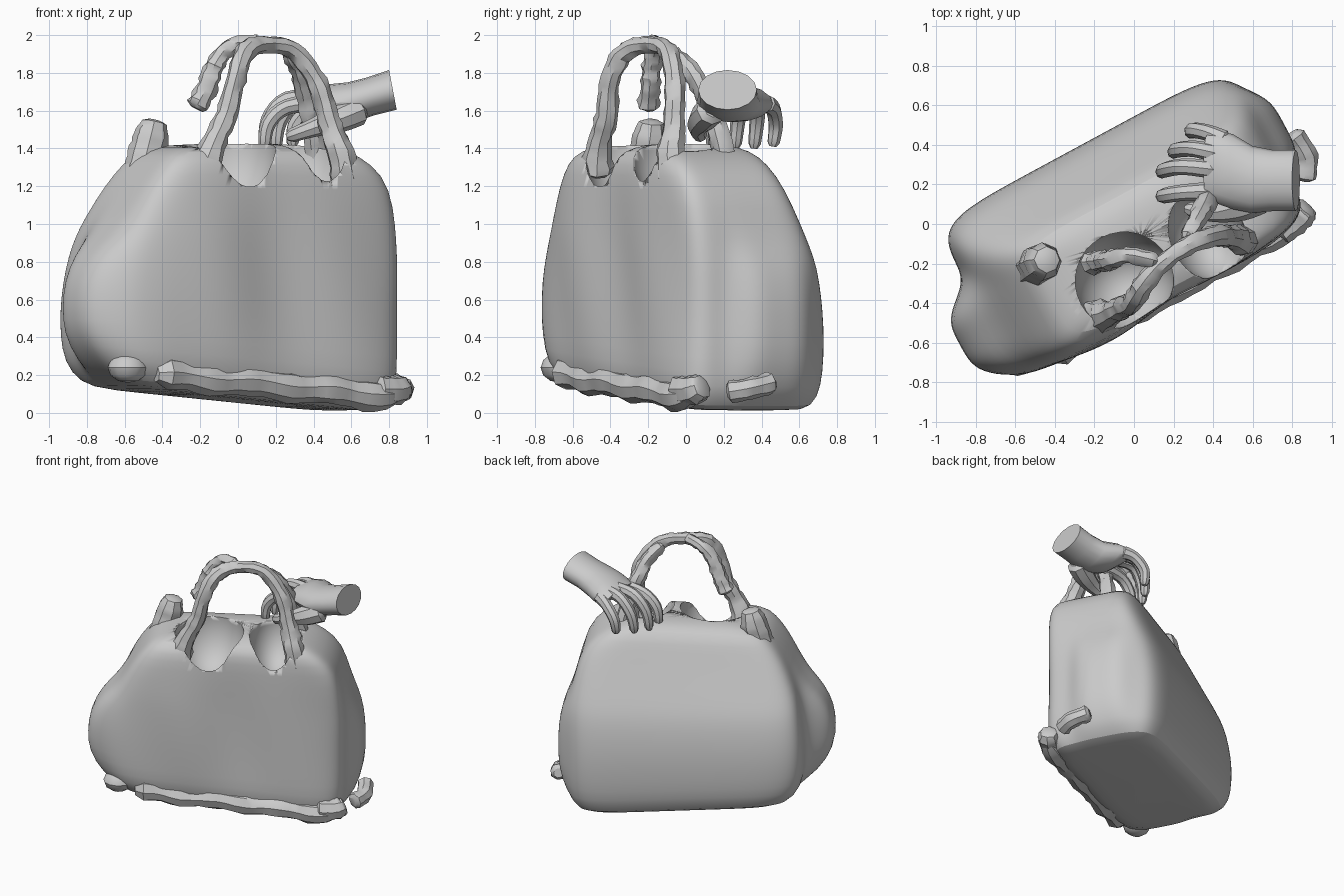
import bpy, bmesh, math, random
from mathutils import Vector, Matrix

if "Cube" in bpy.data.objects:
    bpy.data.objects.remove(bpy.data.objects["Cube"])

random.seed(3)
TURN = Matrix.Rotation(math.radians(28.4), 4, 'Z')


def place(u, v, z):
    """Bag frame (u along, v to the back) to world; the base sits lower at its right end."""
    return TURN @ Vector((u, v, z - 0.095 * u * max(0, 1 - z / 1.4)))


def loft(name, rings, smooth=35):
    bm = bmesh.new()
    loops = [[bm.verts.new(p) for p in r] for r in rings]
    n = len(loops[0])
    for a, b in zip(loops, loops[1:]):
        for i in range(n):
            bm.faces.new((a[i], a[(i + 1) % n], b[(i + 1) % n], b[i]))
    bm.faces.new(loops[0][::-1])
    bm.faces.new(loops[-1])
    bmesh.ops.recalc_face_normals(bm, faces=bm.faces)
    me = bpy.data.meshes.new(name)
    bm.to_mesh(me)
    bm.free()
    ob = bpy.data.objects.new(name, me)
    bpy.context.collection.objects.link(ob)
    shade(ob, smooth)
    return ob


def shade(ob, angle=35):
    bpy.ops.object.select_all(action='DESELECT')
    ob.select_set(True)
    bpy.context.view_layer.objects.active = ob
    bpy.ops.object.shade_smooth_by_angle(angle=math.radians(angle))


def lump(name, u, v, z, r, segs=24):
    """Ellipsoid aligned with the bag."""
    bpy.ops.mesh.primitive_uv_sphere_add(segments=segs, ring_count=segs // 2)
    ob = bpy.context.object
    ob.name = name
    ob.data.transform(Matrix.Diagonal((*r, 1)))
    ob.matrix_world = Matrix.Translation(place(u, v, z)) @ TURN
    shade(ob)
    return ob


def tube(name, pts, rough=0.0, sides=8, steps=5):
    """Loft round sections along a smooth path; points are x, y, z, radius."""
    P = [Vector(p) for p in pts]
    P = [P[0]] + P + [P[-1]]
    path = []
    for i in range(1, len(P) - 2):
        a, b, c, d = P[i - 1:i + 3]
        for k in range(steps):
            t = k / steps
            path.append(0.5 * (2 * b + (c - a) * t + (2 * a - 5 * b + 4 * c - d) * t * t
                               + (3 * b - a - 3 * c + d) * t ** 3))
    path.append(P[-1])
    rings, q, last = [], None, len(path) - 1
    for i, p in enumerate(path):
        d = (path[min(i + 1, last)] - path[max(i - 1, 0)]).to_3d().normalized()
        if q is None:
            q = d.orthogonal().normalized()
        q = (q - d * q.dot(d)).normalized()
        w = d.cross(q)
        r = p[3] * (0.6 if i in (0, last) else 1)
        rings.append([p.to_3d() + (q * math.cos(s) + w * math.sin(s)) * r
                      * (1 + random.uniform(-rough, rough))
                      for s in (math.tau * j / sides for j in range(sides))])
    return loft(name, rings, 35)


# bag body: rounded rectangular sections, back leaning towards the top
SECTIONS = [(0.065, .30, .30, -.15, .18), (0.065, .66, .64, -.30, .36),
            (0.09, .79, .76, -.38, .43), (0.20, .87, .80, -.43, .47),
            (0.35, .89, .81, -.43, .48), (0.50, .89, .81, -.43, .48),
            (0.65, .88, .81, -.43, .465), (0.80, .86, .81, -.43, .435),
            (0.90, .84, .80, -.43, .395), (1.00, .81, .79, -.43, .35),
            (1.20, .72, .75, -.43, .26), (1.32, .63, .64, -.425, .21),
            (1.39, .56, .50, -.385, .17), (1.42, .42, .38, -.28, .08),
            (1.425, .15, .15, -.15, 0)]
rings = []
for z, ul, ur, vf, vb in SECTIONS:
    ring = []
    for i in range(96):
        a = math.tau * i / 96
        c, s = math.cos(a), math.sin(a)
        r = (abs(c) ** 7 + abs(s) ** 7) ** (-1 / 7)
        u = (ur - ul) / 2 + r * c * (ul + ur) / 2
        v = (vf + vb) / 2 + r * s * (vb - vf) / 2
        # end pockets swell out of the short sides
        mid, amount = (0.08, 0.10) if c > 0 else (-0.12, -0.18)
        swell = math.exp(-((v - mid) / 0.23) ** 4) * math.exp(-((z - 0.52) / 0.37) ** 4)
        if abs(r * c) > 0.9 and ul > 0.2:
            u += swell * amount
        # soft folds and a fuller left half on the front panel
        if s < 0:
            side = min(1, max(0, -r * s)) ** 2 * math.sin(math.pi * min(1, z / 1.45))
            v += side * (0.012 * math.sin(9 * u + 2 * z) + 0.02 * math.tanh(5 * (u + 0.15)) - 0.01)
        ring.append(place(u, v, z))
    rings.append(ring)
body = loft("bag_body", rings)
sub = body.modifiers.new("soften", 'SUBSURF')
sub.levels = sub.render_levels = 1

# two hollows forming the open mouth
for name, u, r in (("left_hollow_cutter", -0.18, (.25, .25, .33)),
                   ("right_hollow_cutter", 0.30, (.19, .24, .29))):
    cutter = lump(name, u, -0.23, 1.39, r, 32)
    cutter.hide_render = True
    cutter.hide_set(True)
    cut = body.modifiers.new(name, 'BOOLEAN')
    cut.operation = 'DIFFERENCE'
    cut.solver = 'EXACT'
    cut.object = cutter

# lower feet and top tab
tube("right_front_foot", [(.72, -.04, .12, .08), (.83, .04, .12, .08),
                          (.88, .09, .14, .06)], 0.1)
tube("right_back_foot", [(.86, .22, .11, .06), (.87, .34, .13, .06),
                         (.80, .46, .16, .06)], 0.1)
lump("left_foot", -0.83, -0.31, 0.17, (.11, .10, .08), 12)
tube("top_tab", [(-.52, -.23, 1.2, .10), (-.49, -.21, 1.34, .10),
                 (-.46, -.19, 1.46, .095), (-.44, -.18, 1.55, .06)], 0.06)

# piping along the front lower edge
strip = []
for i in range(23):
    u = -0.70 + i * 0.066
    w = place(u, -0.375, 0.15 + 0.01 * math.sin(i * 0.9))
    strip.append((*w, 0.08 + 0.006 * math.sin(i * 1.7)))
tube("front_piping", strip, 0.08, steps=1)

# front handle arch
tube("front_handle", [(-.19, -.47, 1.26, .10), (-.13, -.46, 1.42, .065),
                      (-.06, -.42, 1.58, .06), (-.01, -.40, 1.77, .055),
                      (.04, -.32, 1.91, .055), (.14, -.2, 1.95, .045),
                      (.29, -.1, 1.92, .05), (.42, -.06, 1.75, .055),
                      (.48, -.06, 1.55, .06), (.54, -.08, 1.38, .075),
                      (.57, -.07, 1.22, .08)], 0.12)
# torn second handle: hanging left end and the part gripped by the hand
tube("torn_handle_left", [(-.22, -.2, 1.61, .06), (-.16, -.19, 1.73, .055),
                          (-.11, -.18, 1.86, .05), (-.02, -.16, 1.95, .04),
                          (.12, -.19, 1.96, .04)], 0.15)
tube("torn_handle_right", [(.26, -.08, 1.91, .04), (.32, .02, 1.82, .05),
                           (.36, .10, 1.68, .055), (.39, .16, 1.52, .055),
                           (.42, .22, 1.3, .06)], 0.15)

# hand: wrist and palm
PALM = [(.82, .22, 1.71, .155, .105), (.70, .22, 1.675, .155, .10),
        (.60, .225, 1.645, .17, .105), (.50, .265, 1.64, .19, .10),
        (.43, .285, 1.64, .185, .075), (.37, .29, 1.65, .16, .04)]
loft("palm_and_wrist", [[Vector((x - math.sin(a) * 0.02, y + ry * math.cos(a),
                                 z + rz * math.sin(a)))
                         for a in (math.tau * k / 16 for k in range(16))]
                        for x, y, z, ry, rz in PALM])

# four curled fingers and thumb
FINGERS = [[(.47, .42, 1.64), (.38, .46, 1.61), (.30, .475, 1.52), (.29, .46, 1.41)],
           [(.45, .35, 1.66), (.31, .38, 1.65), (.22, .375, 1.54), (.20, .36, 1.40)],
           [(.45, .27, 1.66), (.26, .29, 1.66), (.16, .275, 1.55), (.14, .26, 1.40)],
           [(.45, .17, 1.64), (.26, .16, 1.62), (.16, .145, 1.53), (.14, .14, 1.40)]]
RADII = (.05, .042, .040, .032)
for i, f in enumerate(FINGERS):
    tube(f"finger_{i + 1}", [(*p, r) for p, r in zip(f, RADII)], steps=4)
tube("thumb", [(.66, .14, 1.61, .08), (.54, .09, 1.56, .075),
               (.40, .06, 1.51, .05), (.26, .08, 1.46, .035)], steps=4)
